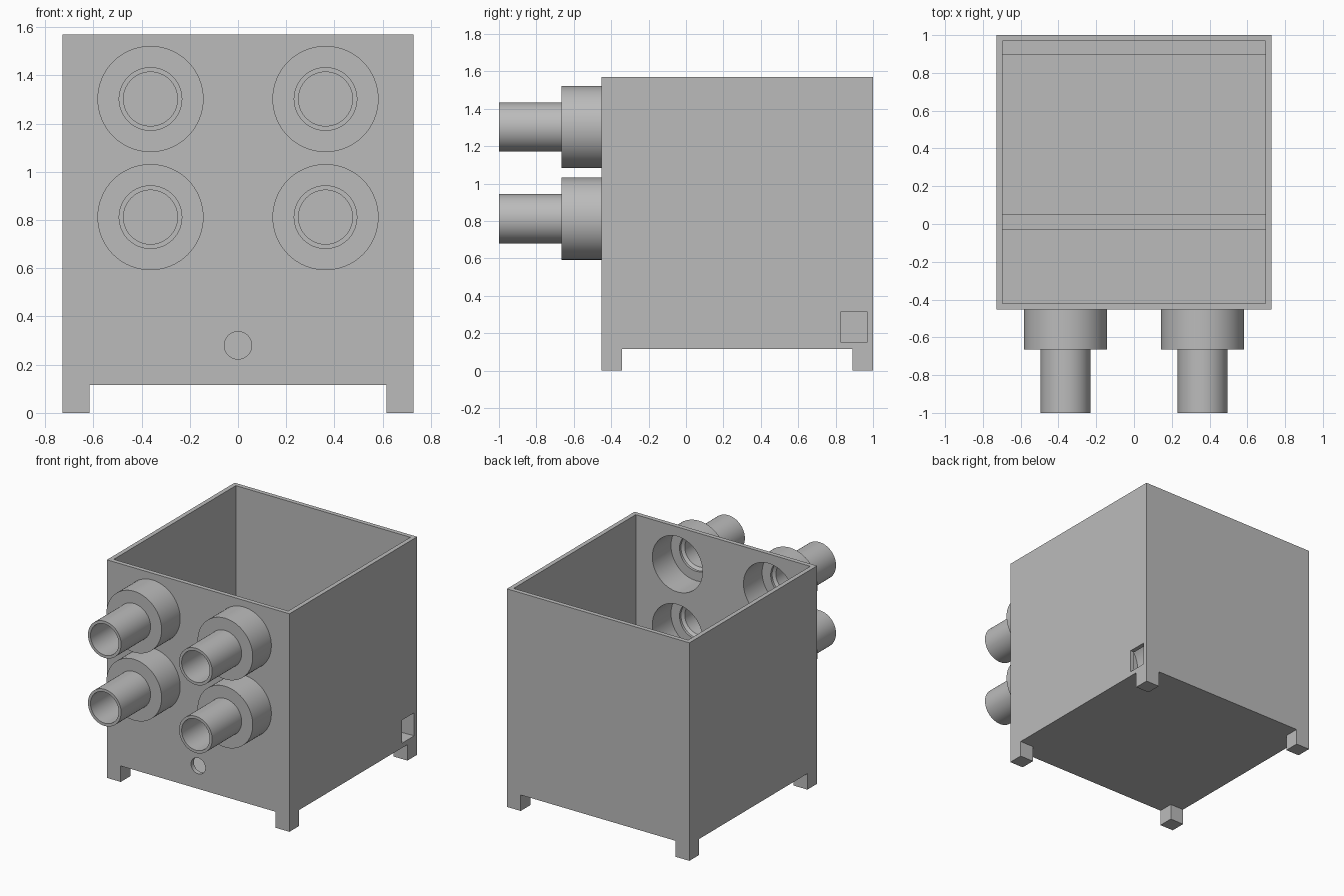
import bpy, bmesh, math
from mathutils import Matrix, Vector

cube = bpy.data.objects.get("Cube")
if cube:
    bpy.data.objects.remove(cube, do_unlink=True)

GREY = (0.5, 0.5, 0.5, 1)
mat = bpy.data.materials.new("plain grey")
mat.use_nodes = True
mat.diffuse_color = GREY
mat.node_tree.nodes["Principled BSDF"].inputs["Base Color"].default_value = GREY

# Main dimensions
W, FRONT, BACK = 0.727, -0.453, 1.0
BOTTOM, TOP, WALL = 0.115, 1.57, 0.032
FOOT = 0.11
SIDES = 64


def add_object(name, bm):
    bmesh.ops.recalc_face_normals(bm, faces=bm.faces)
    mesh = bpy.data.meshes.new(name)
    bm.to_mesh(mesh)
    bm.free()
    mesh.materials.append(mat)
    obj = bpy.data.objects.new(name, mesh)
    bpy.context.collection.objects.link(obj)
    return obj


def box(name, low, high):
    low, high = Vector(low), Vector(high)
    bm = bmesh.new()
    bmesh.ops.create_cube(bm, size=1, matrix=Matrix.Translation((low + high) / 2)
                          @ Matrix.Diagonal((*(high - low), 1)))
    return add_object(name, bm)


def rod(name, x, y, z, radius, depth):
    bm = bmesh.new()
    bmesh.ops.create_cone(bm, cap_ends=True, segments=SIDES, radius1=radius,
                          radius2=radius, depth=depth,
                          matrix=Matrix.Translation((x, y, z))
                          @ Matrix.Rotation(math.pi / 2, 4, "X"))
    return add_object(name, bm)


def select(obj):
    bpy.ops.object.select_all(action="DESELECT")
    obj.select_set(True)
    bpy.context.view_layer.objects.active = obj


def cut(target, cutter):
    select(target)
    mod = target.modifiers.new("cut", "BOOLEAN")
    mod.operation, mod.solver, mod.object = "DIFFERENCE", "EXACT", cutter
    bpy.ops.object.modifier_apply(modifier=mod.name)
    bpy.data.objects.remove(cutter, do_unlink=True)


def lathe(name, x, z, profile):
    # Closed (radius, y) profile turned around the y axis
    bm = bmesh.new()
    verts = [bm.verts.new((x + r, y, z)) for r, y in profile]
    edges = [bm.edges.new((v, verts[i - 1])) for i, v in enumerate(verts)]
    bmesh.ops.spin(bm, geom=verts + edges, cent=(x, 0, z), axis=(0, 1, 0),
                   angle=math.tau, steps=SIDES, use_merge=False)
    bmesh.ops.remove_doubles(bm, verts=bm.verts, dist=0.0005)
    obj = add_object(name, bm)
    select(obj)
    bpy.ops.object.shade_smooth_by_angle(angle=math.radians(30))


# Open box with thin walls
body = box("box_body", (-W, FRONT, BOTTOM), (W, BACK, TOP))
inner_x, inner_front, inner_back = W - WALL, FRONT + WALL, BACK - WALL
floor = BOTTOM + WALL
cut(body, box("cavity", (-inner_x, inner_front, floor), (inner_x, inner_back, TOP + 0.2)))

# Sockets: wide collar, narrow tube, hollow throughout
wide, wide_bore, narrow, bore = 0.22, 0.2, 0.132, 0.112
step, tip = -0.665, -1.0
socket = [(wide, FRONT), (wide, step), (narrow, step), (narrow, tip), (bore, tip),
          (bore, step), (narrow, step + 0.015), (narrow, step + WALL),
          (wide_bore, step + WALL), (wide_bore, FRONT)]
for row, z in (("lower", 0.812), ("upper", 1.302)):
    for side, x in (("right", -0.363), ("left", 0.363)):
        cut(body, rod("socket_hole", x, FRONT, z, wide_bore, 0.2))
        lathe(f"{row}_{side}_socket", x, z, socket)

# Cable openings in the front and side walls
cut(body, rod("front_hole", 0, FRONT, 0.28, 0.057, 0.2))
cut(body, box("side_hole", (W - 0.1, 0.83, floor + 0.002), (W + 0.1, inner_back - 0.001, 0.315)))
select(body)
bpy.ops.object.shade_smooth_by_angle(angle=math.radians(30))

# Inner support bars across the box
for name, y0, y1 in (("middle_bar", -0.03, 0.05), ("back_bar", 0.895, inner_back)):
    box(name, (-inner_x, y0, 0.4), (inner_x, y1, 0.48))

# Corner feet
for side, x in (("right", -W), ("left", W - FOOT)):
    for end, y in (("front", FRONT), ("back", BACK - FOOT)):
        box(f"{end}_{side}_foot", (x, y, 0), (x + FOOT, y + FOOT, BOTTOM))
